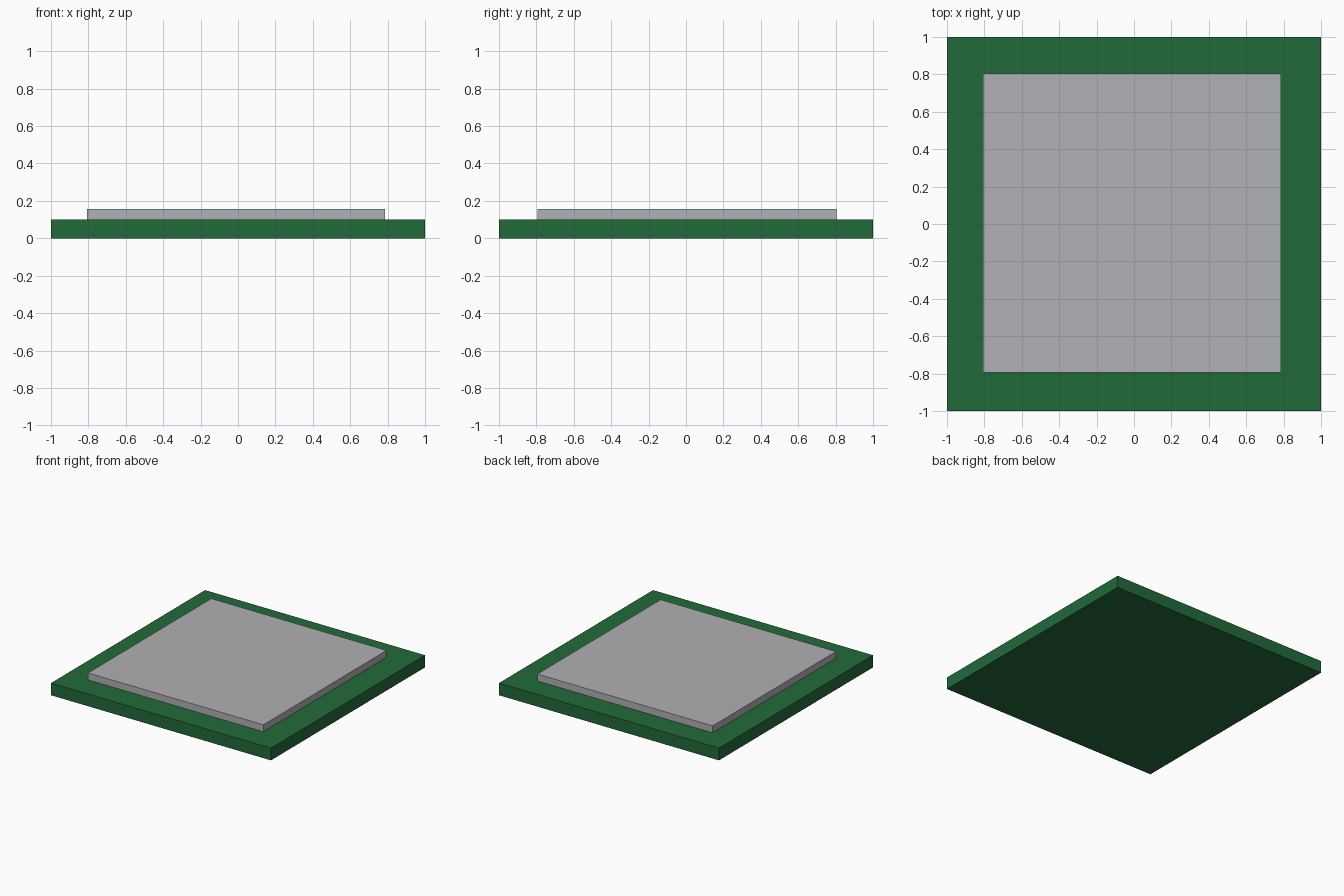
import bpy

if "Cube" in bpy.data.objects:
    bpy.data.objects.remove(bpy.data.objects["Cube"])


def material(name, srgb):
    mat = bpy.data.materials.new(name)
    lin = [((c / 255 + 0.055) / 1.055) ** 2.4 for c in srgb]
    mat.diffuse_color = (*lin, 1)
    mat.use_nodes = True
    mat.node_tree.nodes["Principled BSDF"].inputs["Base Color"].default_value = mat.diffuse_color
    return mat


def box(name, lo, hi, mat):
    centre = [(a + b) / 2 for a, b in zip(lo, hi)]
    bpy.ops.mesh.primitive_cube_add(size=1, location=centre)
    obj = bpy.context.object
    obj.name = name
    obj.scale = [b - a for a, b in zip(lo, hi)]
    bpy.ops.object.transform_apply(location=False, rotation=False, scale=True)
    obj.data.materials.append(mat)
    return obj


green = material("board green", (34, 106, 58))
grey = material("metal grey", (176, 177, 181))

# Square circuit board
box("circuit_board", (-1, -1, 0), (1, 1, 0.1), green)
# Raised metal lid, slightly off centre
box("heat_spreader_lid", (-0.806, -0.795, 0.1), (0.787, 0.805, 0.157), grey)
